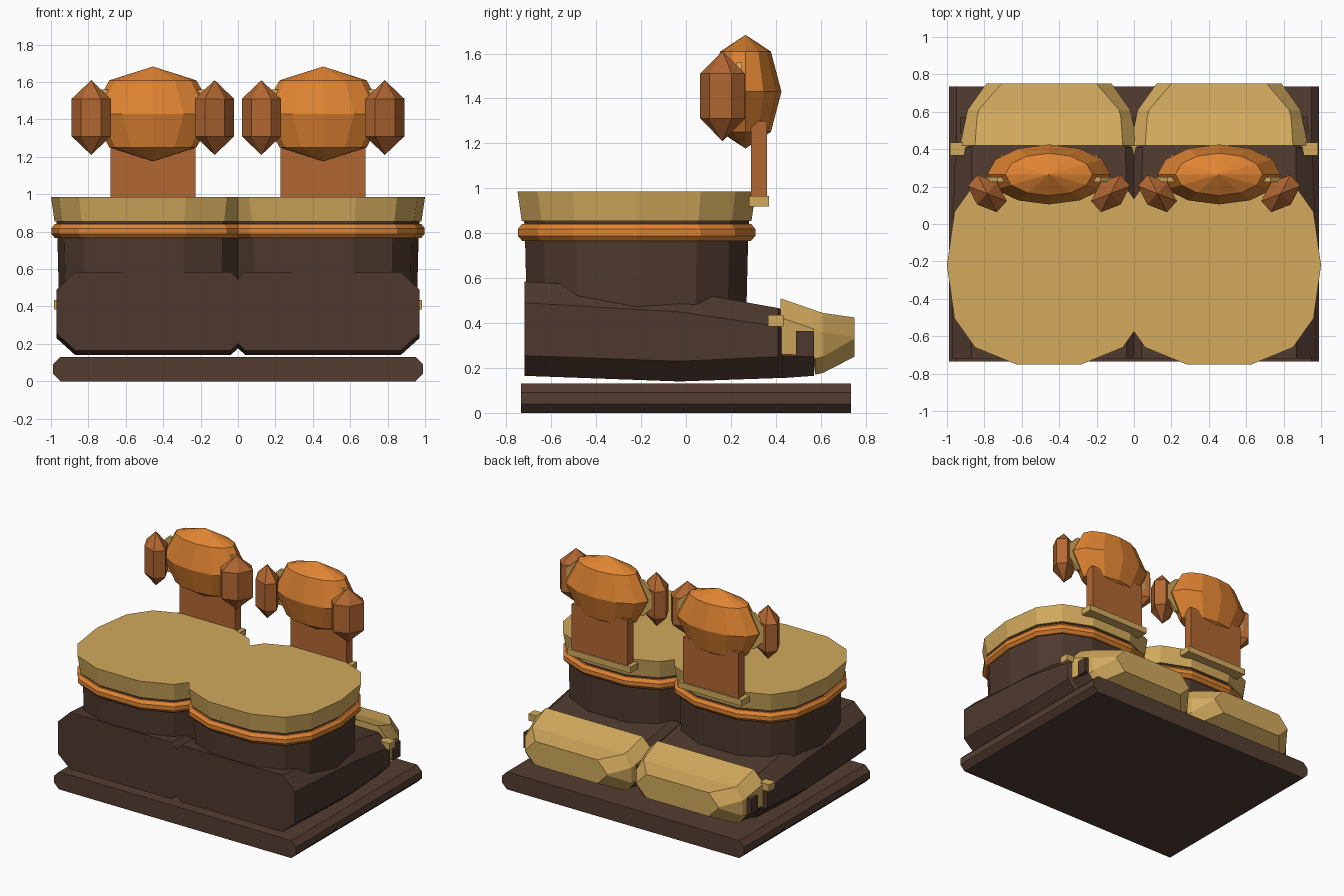
import bpy, math
from mathutils import Matrix, Vector

cube = bpy.data.objects.get("Cube")
if cube:
    bpy.data.objects.remove(cube)


def material(name, rgb):
    linear = [((c / 255 + 0.055) / 1.055) ** 2.4 for c in rgb] + [1]
    m = bpy.data.materials.new(name)
    m.use_nodes = True
    m.diffuse_color = linear
    bsdf = next(n for n in m.node_tree.nodes if n.type == 'BSDF_PRINCIPLED')
    bsdf.inputs["Base Color"].default_value = linear
    return m


TAN = material("tan", (210, 170, 93))
ORANGE = material("orange", (224, 132, 50))
COPPER = material("copper", (178, 103, 50))
DARK = material("dark brown", (78, 57, 46))
BASE = material("base brown", (84, 61, 50))


def loft(name, rings, mat):
    """Closed solid through rings that all have the same number of points."""
    n = len(rings[0])
    verts = [p for ring in rings for p in ring]
    faces = [tuple(range(n)), tuple(range(len(verts) - n, len(verts)))]
    for r in range(len(rings) - 1):
        for i in range(n):
            a, b = r * n + i, r * n + (i + 1) % n
            faces.append((a, b, b + n, a + n))
    mesh = bpy.data.meshes.new(name)
    mesh.from_pydata(verts, [], faces)
    ob = bpy.data.objects.new(name, mesh)
    bpy.context.collection.objects.link(ob)
    mesh.materials.append(mat)
    bpy.context.view_layer.objects.active = ob
    for o in bpy.context.selected_objects:
        o.select_set(False)
    ob.select_set(True)
    bpy.ops.object.mode_set(mode='EDIT')
    bpy.ops.mesh.select_all(action='SELECT')
    bpy.ops.mesh.normals_make_consistent(inside=False)
    bpy.ops.object.mode_set(mode='OBJECT')
    return ob


def section(cx, y, half, low, low_side, high_side, high, cut):
    """Octagonal cross-section standing across the y axis."""
    right = [(half - cut, low), (half, low_side), (half, high_side), (half - cut, high)]
    outline = right + [(-x, z) for x, z in reversed(right)]
    return [(cx + x, y, z) for x, z in outline]


def box(name, cx, half, y0, y1, z0, z1, mat):
    rings = [[(cx - half, y, z0), (cx + half, y, z0), (cx + half, y, z1), (cx - half, y, z1)]
             for y in (y0, y1)]
    return loft(name, rings, mat)


# Rounded seat outline, built from one quarter
QUARTER = [(0.545, 0), (0.505, 0.285), (0.395, 0.44), (0.175, 0.53)]
HALF = QUARTER + [(-x, y) for x, y in reversed(QUARTER)]
SEAT = HALF + [(-x, -y) for x, y in HALF[1:-1]]


def seat_tier(name, cx, levels, mat):
    loft(name, [[(cx + x * s, y * s - 0.22, z) for x, y in SEAT] for z, s in levels], mat)


def ellipsoid(name, loc, radii, segments, rings, mat, turn=0):
    bpy.ops.mesh.primitive_uv_sphere_add(segments=segments, ring_count=rings, radius=1)
    ob = bpy.context.object
    ob.name = name
    ob.data.transform(Matrix.Translation(Vector(loc)) @ Matrix.Rotation(turn, 4, 'Z')
                      @ Matrix.Diagonal((*radii, 1)))
    ob.data.materials.append(mat)


# Floor plate with bevelled long edges
loft("base_plate", [section(0, y, 0.99, 0, 0.04, 0.09, 0.13, 0.04)
                    for y in (-0.735, 0.735)], BASE)

for side, cx in (("right", -0.455), ("left", 0.455)):
    # Lower body, sloping down and narrowing to the rear
    loft(side + "_body", [
        section(cx, -0.72, 0.515, 0.165, 0.255, 0.49, 0.585, 0.1),
        section(cx, -0.03, 0.515, 0.14, 0.23, 0.45, 0.545, 0.1),
        section(cx, 0.41, 0.5, 0.155, 0.25, 0.385, 0.467, 0.09),
        section(cx, 0.43, 0.465, 0.155, 0.25, 0.375, 0.46, 0.08),
        section(cx, 0.57, 0.44, 0.165, 0.25, 0.35, 0.42, 0.08)], DARK)

    # Rear cushion, its hinge bar and side latch
    loft(side + "_rear_cushion", [
        section(cx, 0.42, 0.475, 0.25, 0.26, 0.425, 0.51, 0.08),
        section(cx, 0.565, 0.445, 0.25, 0.26, 0.375, 0.46, 0.06),
        section(cx, 0.575, 0.443, 0.17, 0.24, 0.37, 0.456, 0.06),
        section(cx, 0.61, 0.435, 0.178, 0.25, 0.36, 0.445, 0.06),
        section(cx, 0.75, 0.335, 0.25, 0.33, 0.338, 0.425, 0.08)], TAN)
    box(side + "_hinge_bar", cx, 0.53, 0.365, 0.435, 0.385, 0.435, TAN)
    box(side + "_latch", cx, 0.475, 0.49, 0.57, 0.25, 0.365, DARK)

    # Seat column, piping ring and cushion
    seat_tier(side + "_column", cx, [(0.4, 0.92), (0.77, 0.937), (0.86, 0.945)], DARK)
    seat_tier(side + "_piping", cx, [(0.765, 0.96), (0.788, 0.997), (0.818, 0.997), (0.84, 0.965)], ORANGE)
    seat_tier(side + "_seat_cushion", cx, [(0.855, 0.965), (0.985, 1)], TAN)

    # Backrest post on its foot bar
    box(side + "_post_foot", cx, 0.26, 0.28, 0.37, 0.92, 0.965, TAN)
    box(side + "_post", cx, 0.228, 0.29, 0.36, 0.965, 1.3, COPPER)

    # Headrest with a plate holding the two wings
    ellipsoid(side + "_headrest", (cx, 0.265, 1.43), (0.33, 0.16, 0.253), 12, 4, ORANGE)
    loft(side + "_wing_plate", [section(cx, y, 0.365, 1.3, 1.39, 1.47, 1.56, 0.09)
                                for y in (0.225, 0.25)], TAN)
    for wing in (-1, 1):
        ellipsoid(side + ("_outer_wing" if wing * cx > 0 else "_inner_wing"),
                  (cx + wing * 0.33, 0.163, 1.41), (0.14, 0.092, 0.2), 6, 3,
                  COPPER, wing * math.radians(42))
